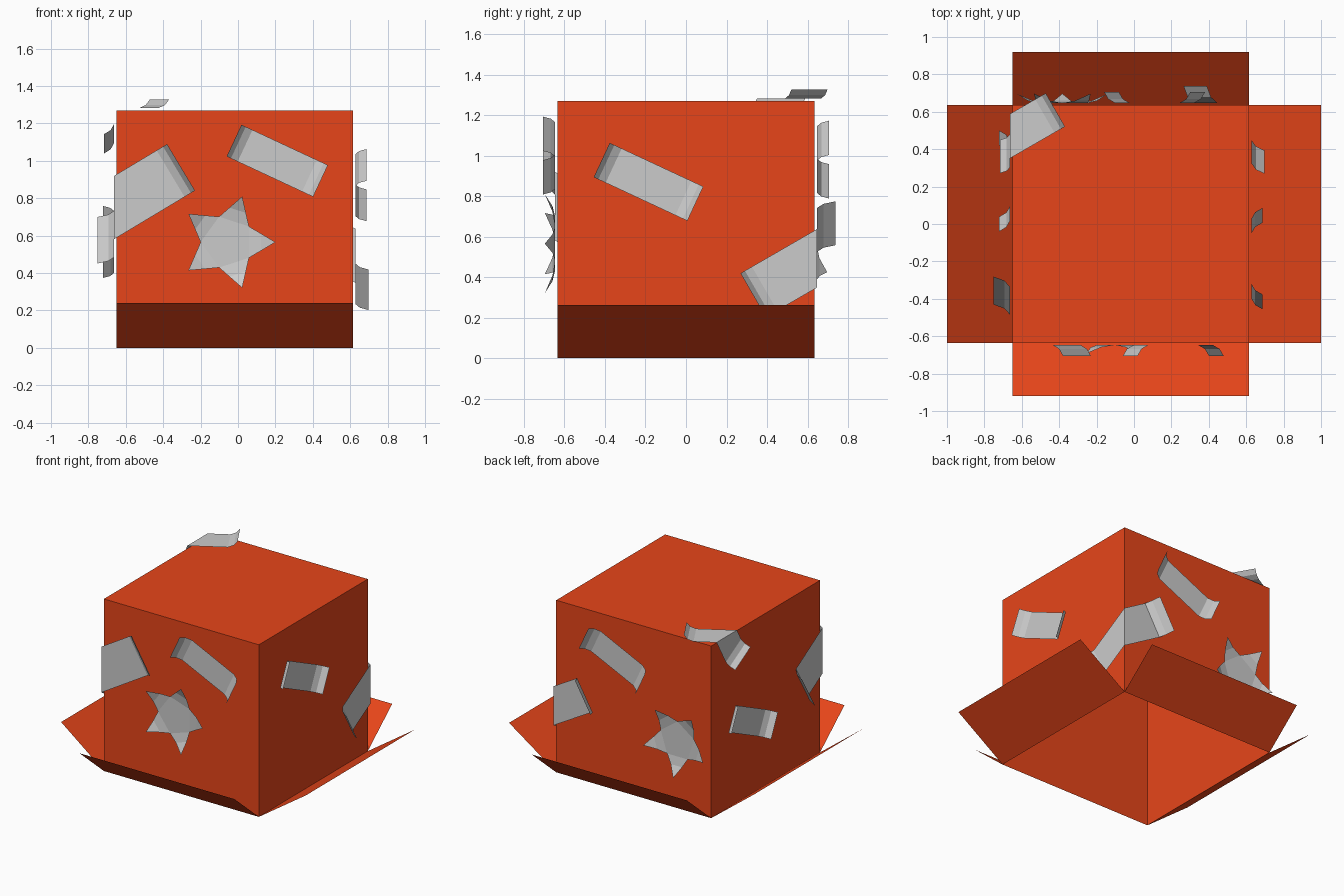
import bpy, bmesh
from math import sin, cos, radians
from mathutils import Vector

if "Cube" in bpy.data.objects:
    bpy.data.objects.remove(bpy.data.objects["Cube"])

X0, X1, Y, H = -0.65, 0.615, 0.635, 1.27   # box walls
EPS = 0.012                                # gap between stickers and the card

# Each side: outward normal, direction to the right seen from outside, up direction, wall distance
SIDES = {
    "front": ((0, -1, 0), (1, 0, 0), (0, 0, 1), Y),
    "right": ((1, 0, 0), (0, 1, 0), (0, 0, 1), X1),
    "back":  ((0, 1, 0), (-1, 0, 0), (0, 0, 1), Y),
    "left":  ((-1, 0, 0), (0, -1, 0), (0, 0, 1), -X0),
    "top":   ((0, 0, 1), (1, 0, 0), (0, 1, 0), H),
}

red = bpy.data.materials.new("red_card")
red.diffuse_color = (0.8, 0.06, 0.01, 1)
red.use_nodes = True
red.node_tree.nodes["Principled BSDF"].inputs["Base Color"].default_value = red.diffuse_color


def finish(name, bm, mat=None):
    me = bpy.data.meshes.new(name)
    bm.to_mesh(me)
    bm.free()
    ob = bpy.data.objects.new(name, me)
    bpy.context.collection.objects.link(ob)
    if mat:
        me.materials.append(mat)
    return ob


def place(bm, side, fold=None):
    """Lay flat (u, w, height) geometry on a side, folding it over the edge at u = fold."""
    n, r, up, d = SIDES[side]
    n, r, up = Vector(n), Vector(r), Vector(up)
    if fold is not None:
        sg = 1 if fold > 0 else -1
        edge = fold + sg * EPS
        bmesh.ops.bisect_plane(bm, geom=bm.verts[:] + bm.edges[:] + bm.faces[:],
                               plane_co=(edge, 0, 0), plane_no=(1, 0, 0))
    for v in bm.verts:
        u, w, h = v.co
        h += EPS
        if fold is not None and (u - edge) * sg > 1e-5:
            u, h = fold + sg * h, EPS - (u - edge) * sg
        v.co = r * u + up * w + n * (d + h)


def tape(name, side, centre, angle, length, width, lift=(0.06, 0.06), fold=None):
    """Strip of tape with both ends curling away from the card."""
    a = radians(angle)
    L = length / 2
    curl = [(0, 1), (0.025, 0.35), (0.065, 0)]
    prof = [(-L + o, k * lift[0]) for o, k in curl]
    prof += [(L - o, k * lift[1]) for o, k in reversed(curl)]
    bm = bmesh.new()
    rows = []
    for t, h in prof:
        rows.append([bm.verts.new((centre[0] + t * cos(a) - s * sin(a),
                                   centre[1] + t * sin(a) + s * cos(a), h))
                     for s in (-width / 2, width / 2)])
    for p, q in zip(rows, rows[1:]):
        bm.faces.new((p[0], q[0], q[1], p[1]))
    place(bm, side, fold)
    return finish(name, bm)


def star(name, side, centre, angle, R=0.257, r=0.143):
    """Five-pointed sticker with lifted tips."""
    bm = bmesh.new()

    def pt(rad, deg):
        return Vector((centre[0] + rad * cos(radians(deg)),
                       centre[1] + rad * sin(radians(deg)), 0))
    inner = [bm.verts.new(pt(r, angle - 36 + 72 * i)) for i in range(5)]
    bm.faces.new(inner)
    for i in range(5):
        a, b = inner[i], inner[(i + 1) % 5]
        tip = bm.verts.new(pt(R, angle + 72 * i) + Vector((0, 0, 0.05)))
        flat = pt(R, angle + 72 * i)
        m, k = [bm.verts.new(p.co.lerp(flat, 0.45) + Vector((0, 0, 0.012))) for p in (a, b)]
        bm.faces.new((a, m, k, b))
        bm.faces.new((m, tip, k))
    place(bm, side)
    return finish(name, bm)


# Box: four walls and a lid, open underneath
bm = bmesh.new()
base = [(X0, -Y), (X1, -Y), (X1, Y), (X0, Y)]
lo = [bm.verts.new((x, y, 0)) for x, y in base]
hi = [bm.verts.new((x, y, H)) for x, y in base]
bm.faces.new(hi)
for i in range(4):
    j = (i + 1) % 4
    bm.faces.new((lo[i], lo[j], hi[j], hi[i]))
finish("box_shell", bm, red)

# Splayed flaps hinged at the lower rim: outward reach and rise
flaps = [("front", 0, -0.285, 0.24), ("right", 0.385, 0, 0.262),
         ("back", 0, 0.285, 0.24), ("left", -0.35, 0, 0.268)]
for i, (side, dx, dy, dz) in enumerate(flaps):
    bm = bmesh.new()
    a, b = base[i], base[(i + 1) % 4]
    bm.faces.new([bm.verts.new(p) for p in (
        (*a, 0), (a[0] + dx, a[1] + dy, dz), (b[0] + dx, b[1] + dy, dz), (*b, 0))])
    finish(side + "_flap", bm, red)

# Small tape strips, one per wall
for side, c in (("front", (0.21, 1.0)), ("right", (-0.185, 0.87)),
                ("back", (-0.11, 0.98)), ("left", (-0.23, 0.566))):
    tape(side + "_tape", side, c, -25, 0.51, 0.187)

# Tapes wrapped over box edges
tape("front_corner_tape", "front", (-0.629, 0.770), 31, 0.757, 0.29, (0.09, 0.06), X0)
tape("back_corner_tape", "right", (0.639, 0.488), 30, 0.71, 0.25, (0.07, 0.09), Y)
tape("top_corner_tape", "top", (-0.637, 0.485), 30, 0.5, 0.206, (0.055, 0.045), X0)

# Star stickers
star("front_star", "front", (-0.057, 0.565), 0)
star("back_star", "back", (0.383, 0.504), 270)
